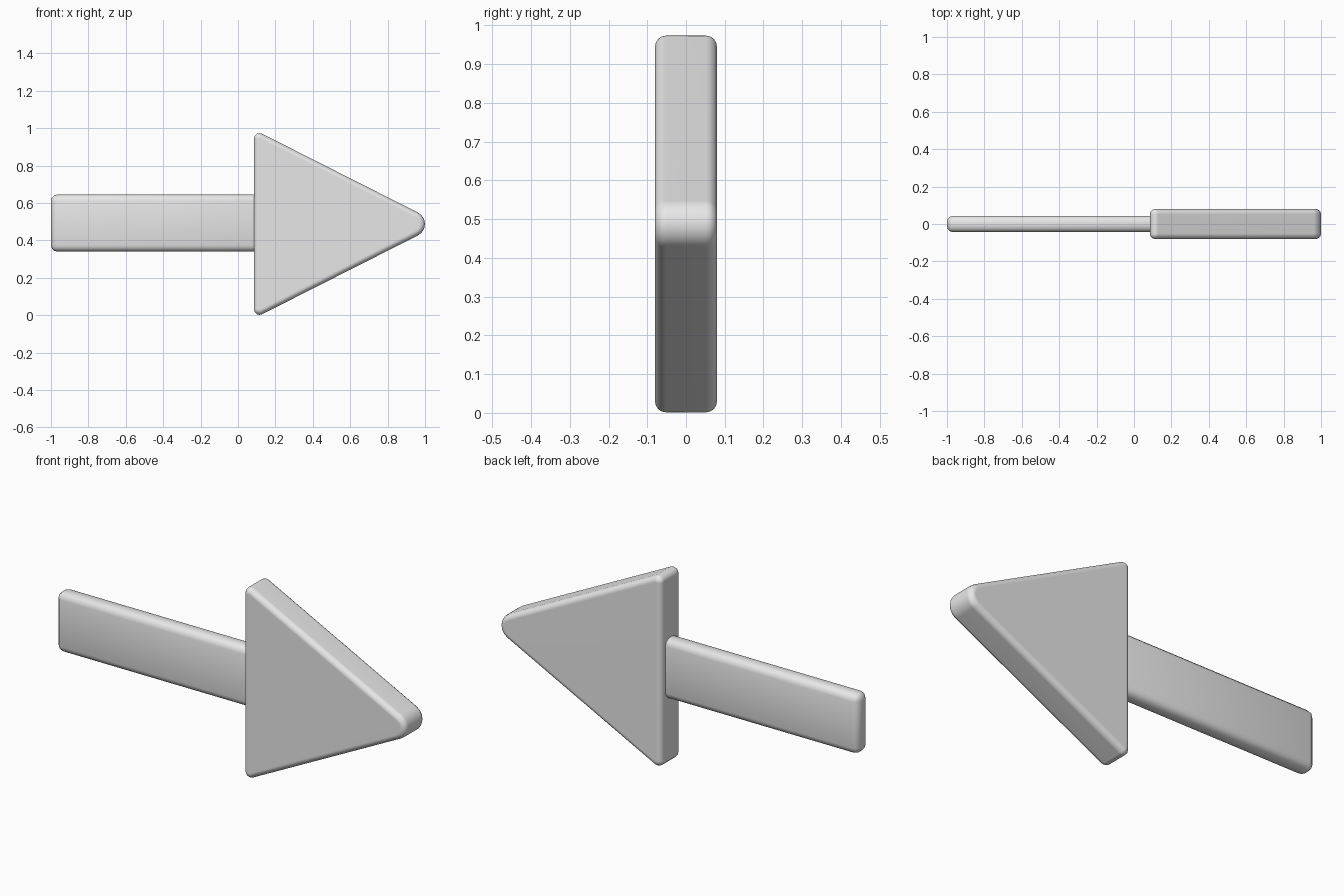
import bpy
import bmesh
from math import radians, sin, cos
from mathutils import Vector

cube = bpy.data.objects.get("Cube")
if cube:
    bpy.data.objects.remove(cube, do_unlink=True)

grey = bpy.data.materials.new("plain grey")
grey.use_nodes = True
grey.diffuse_color = (0.8, 0.8, 0.8, 1)
grey.node_tree.nodes["Principled BSDF"].inputs["Base Color"].default_value = grey.diffuse_color

MID_Z = 0.4875


def arc(x, z, radius, start, end, steps=4):
    """Points of a rounded corner, angles in degrees."""
    angles = [radians(start + (end - start) * i / steps) for i in range(steps + 1)]
    return [(x + radius * cos(a), z + radius * sin(a)) for a in angles]


def prism(name, outline, half_depth, bevel, segments):
    """Extrude an x-z outline along y and round its rims."""
    bm = bmesh.new()
    front = bm.faces.new([bm.verts.new((x, -half_depth, z)) for x, z in outline])
    back = bmesh.ops.extrude_face_region(bm, geom=[front])["geom"]
    moved = [v for v in back if isinstance(v, bmesh.types.BMVert)]
    bmesh.ops.translate(bm, verts=moved, vec=Vector((0, 2 * half_depth, 0)))
    bmesh.ops.recalc_face_normals(bm, faces=bm.faces)
    mesh = bpy.data.meshes.new(name)
    bm.to_mesh(mesh)
    bm.free()
    mesh.materials.append(grey)
    obj = bpy.data.objects.new(name, mesh)
    bpy.context.collection.objects.link(obj)
    mesh.shade_smooth()
    mod = obj.modifiers.new("rounded edges", "BEVEL")
    mod.width = bevel
    mod.segments = segments
    mod.limit_method = "ANGLE"
    mod.angle_limit = radians(50)
    return obj


# Triangular head with rounded corners
slant = 63.43
head_outline = (
    arc(0.115, MID_Z - 0.456, 0.03, 180, 360 - slant)
    + arc(0.932, MID_Z, 0.068, -slant, slant, 6)
    + arc(0.115, MID_Z + 0.456, 0.03, slant, 180)
)
head = prism("arrow_head", head_outline, 0.08, 0.028, 4)
head.modifiers.new("flat faces", "WEIGHTED_NORMAL")

# Flat bar shaft, softly shaded, running into the head
shaft_outline = [(-1, 0.34), (0.16, 0.34), (0.16, 0.645), (-1, 0.645)]
shaft = prism("arrow_shaft", shaft_outline, 0.044, 0.034, 3)
